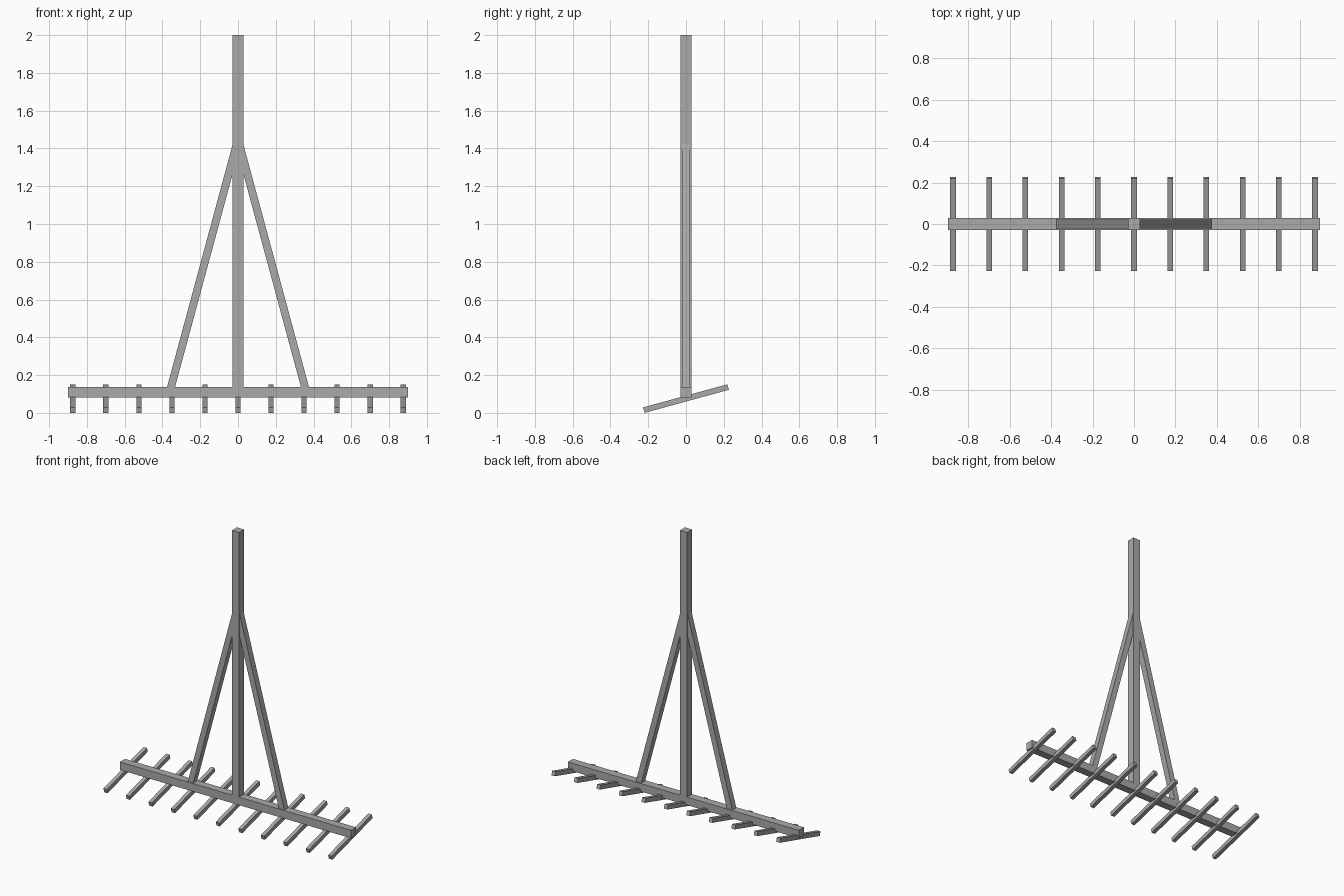
import bpy
from math import radians
from mathutils import Vector, Matrix

cube = bpy.data.objects.get("Cube")
if cube:
    bpy.data.objects.remove(cube, do_unlink=True)

grey = bpy.data.materials.new("plain grey")
grey.use_nodes = True
colour = (0.4, 0.4, 0.4, 1)
grey.diffuse_color = colour
grey.node_tree.nodes["Principled BSDF"].inputs["Base Color"].default_value = colour


def bar(name, size, centre, rotation=Matrix.Identity(4)):
    """Square-edged timber of a given size, turned about its centre."""
    bpy.ops.mesh.primitive_cube_add(size=1)
    ob = bpy.context.object
    ob.name = name
    ob.data.transform(Matrix.Diagonal((*size, 1)))
    ob.matrix_world = Matrix.Translation(centre) @ rotation
    ob.data.materials.append(grey)
    return ob


timber = 0.056
beam_z = 0.109

# Cross beam and upright handle
bar("head_beam", (1.8, timber, timber), (0, 0, beam_z))
bar("handle", (timber, timber, 2 - beam_z), (0, 0, (2 + beam_z) / 2))

# Slanted braces from the beam to the handle
for side, label in ((1, "left"), (-1, "right")):
    low = Vector((0.362 * side, 0, beam_z))
    high = Vector((0.005 * side, 0, 1.43))
    lean = (high - low).to_track_quat('Z', 'Y').to_matrix().to_4x4()
    bar(label + "_brace", (0.044, 0.041, (high - low).length),
        (low + high) / 2, lean)

# Row of tilted teeth under the beam
teeth = 11
tilt = Matrix.Rotation(radians(15.3), 4, 'X')
for i in range(teeth):
    x = 0.175 * (i - (teeth - 1) / 2)
    bar(f"tooth_{i + 1}", (0.027, 0.463, 0.03), (x, 0, 0.0757), tilt)
